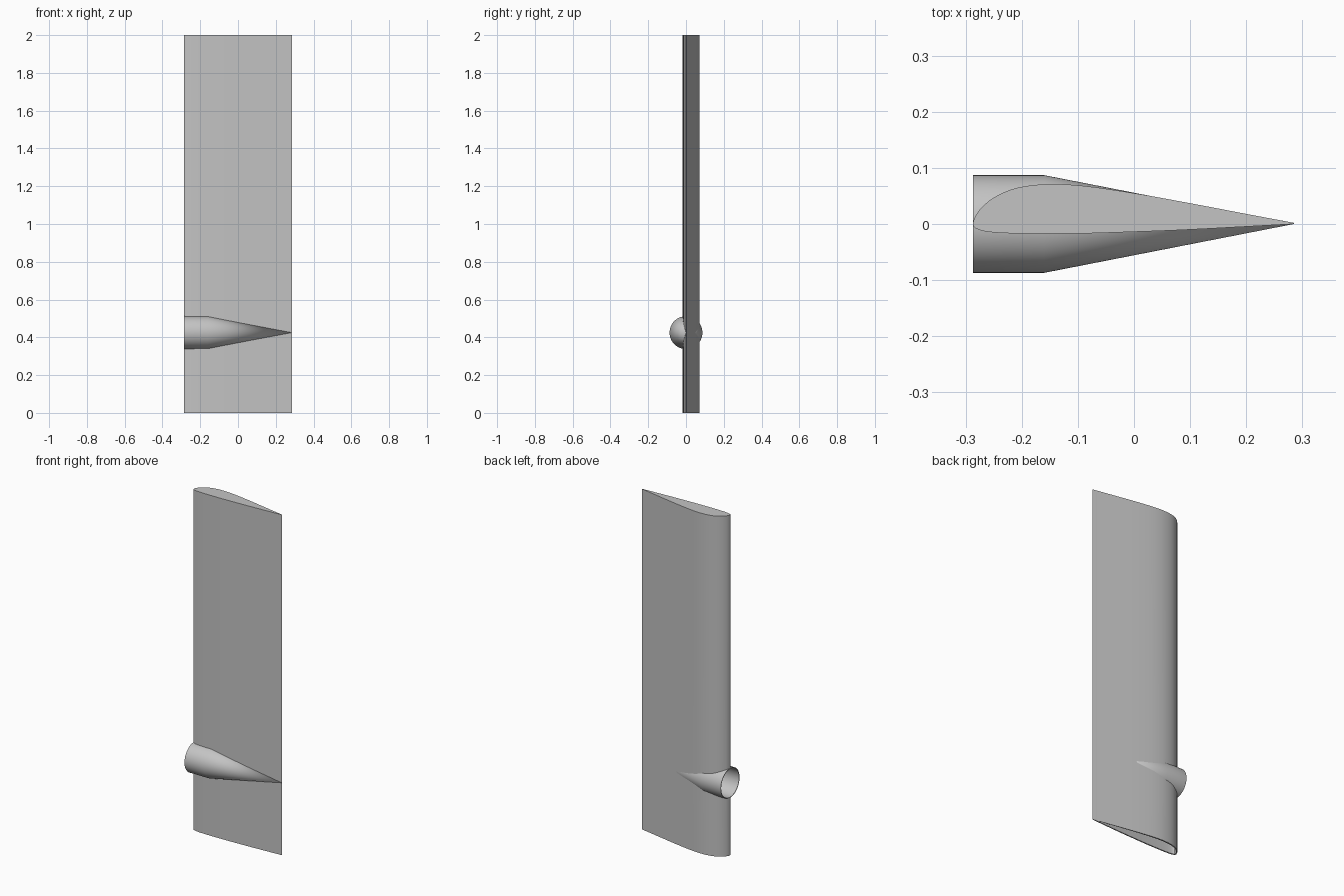
import bpy, bmesh, math
from mathutils import Vector

cube = bpy.data.objects.get("Cube")
if cube:
    bpy.data.objects.remove(cube, do_unlink=True)

HEIGHT, AXIS_Z, NOSE = 2.0, 0.425, -0.287

grey = bpy.data.materials.new("plain grey")
grey.use_nodes = True
grey.diffuse_color = (0.55, 0.55, 0.55, 1)
grey.node_tree.nodes["Principled BSDF"].inputs["Base Color"].default_value = (0.55, 0.55, 0.55, 1)


def make_object(name, bm):
    bmesh.ops.recalc_face_normals(bm, faces=bm.faces)
    mesh = bpy.data.meshes.new(name)
    bm.to_mesh(mesh)
    bm.free()
    mesh.materials.append(grey)
    obj = bpy.data.objects.new(name, mesh)
    bpy.context.collection.objects.link(obj)
    return obj


def smooth_path(points, steps=4):
    """Catmull-Rom curve through the points, ends kept."""
    pts = [Vector(p) for p in points]
    pts = [2 * pts[0] - pts[1]] + pts + [2 * pts[-1] - pts[-2]]
    out = []
    for a, b, c, d in zip(pts, pts[1:], pts[2:], pts[3:]):
        for i in range(steps):
            t = i / steps
            out.append(0.5 * (2 * b + (c - a) * t + (2 * a - 5 * b + 4 * c - d) * t * t
                              + (3 * b - a - 3 * c + d) * t ** 3))
    return out + [pts[-2]]


def bridge(bm, a, b):
    for i in range(len(a)):
        j = (i + 1) % len(a)
        bm.faces.new((a[i], a[j], b[j], b[i]))


def lathe(name, profile, sides=64):
    """Turn (x, radius) points about the nacelle axis."""
    bm = bmesh.new()
    verts = [bm.verts.new((x, 0, AXIS_Z + r)) for x, r in profile]
    edges = [bm.edges.new(pair) for pair in zip(verts, verts[1:])]
    bmesh.ops.spin(bm, geom=verts + edges, cent=(0, 0, AXIS_Z), axis=(1, 0, 0),
                   angle=math.tau, steps=sides, use_duplicate=False)
    bmesh.ops.remove_doubles(bm, verts=bm.verts, dist=1e-5)
    return make_object(name, bm)


def shade(obj):
    bpy.ops.object.select_all(action="DESELECT")
    obj.select_set(True)
    bpy.context.view_layer.objects.active = obj
    bpy.ops.object.shade_smooth_by_angle(angle=math.radians(25))


# Aerofoil section, from the trailing edge over the back, round the nose and along the front
section = smooth_path([
    (0.285, 0.002), (0.2, 0.018), (0.1, 0.037), (0, 0.055), (-0.09, 0.068), (-0.155, 0.071),
    (-0.21, 0.064), (-0.25, 0.047), (-0.277, 0.023), (NOSE, 0), (-0.277, -0.01),
    (-0.25, -0.015), (-0.2, -0.017), (-0.1, -0.017), (0, -0.014), (0.1, -0.01), (0.285, 0)])

# Wing: a hollow skin, closed at the top and open at the bottom
bm = bmesh.new()
middle = Vector((-0.12, 0.025))
inner = [middle + Vector(((p.x - middle.x) * 0.95, (p.y - middle.y) * 0.83)) for p in section]
outer_low, outer_top = ([bm.verts.new((*p, z)) for p in section] for z in (0, HEIGHT))
inner_low, inner_top = ([bm.verts.new((*p, z)) for p in inner] for z in (0, HEIGHT - 0.01))
bridge(bm, outer_low, outer_top)
bridge(bm, inner_top, inner_low)
bridge(bm, inner_low, outer_low)
bm.faces.new(outer_top)
bm.faces.new(inner_top)
wing = make_object("wing", bm)

# Nacelle: an open tube with a long conical tail
nacelle = lathe("nacelle", [(0.24, 0), (-0.16, 0.083), (NOSE, 0.083), (NOSE, 0.087),
                            (-0.16, 0.087), (0.285, 0)])

# Clear the wing out of the nacelle bore
cutter = lathe("bore_cutter", [(-0.35, 0), (-0.35, 0.085), (-0.16, 0.085), (0.26, 0)])
cutter.hide_render = True
cutter.hide_set(True)
cut = wing.modifiers.new("bore", "BOOLEAN")
cut.operation, cut.solver, cut.object = "DIFFERENCE", "EXACT", cutter

for part in (wing, nacelle):
    shade(part)
